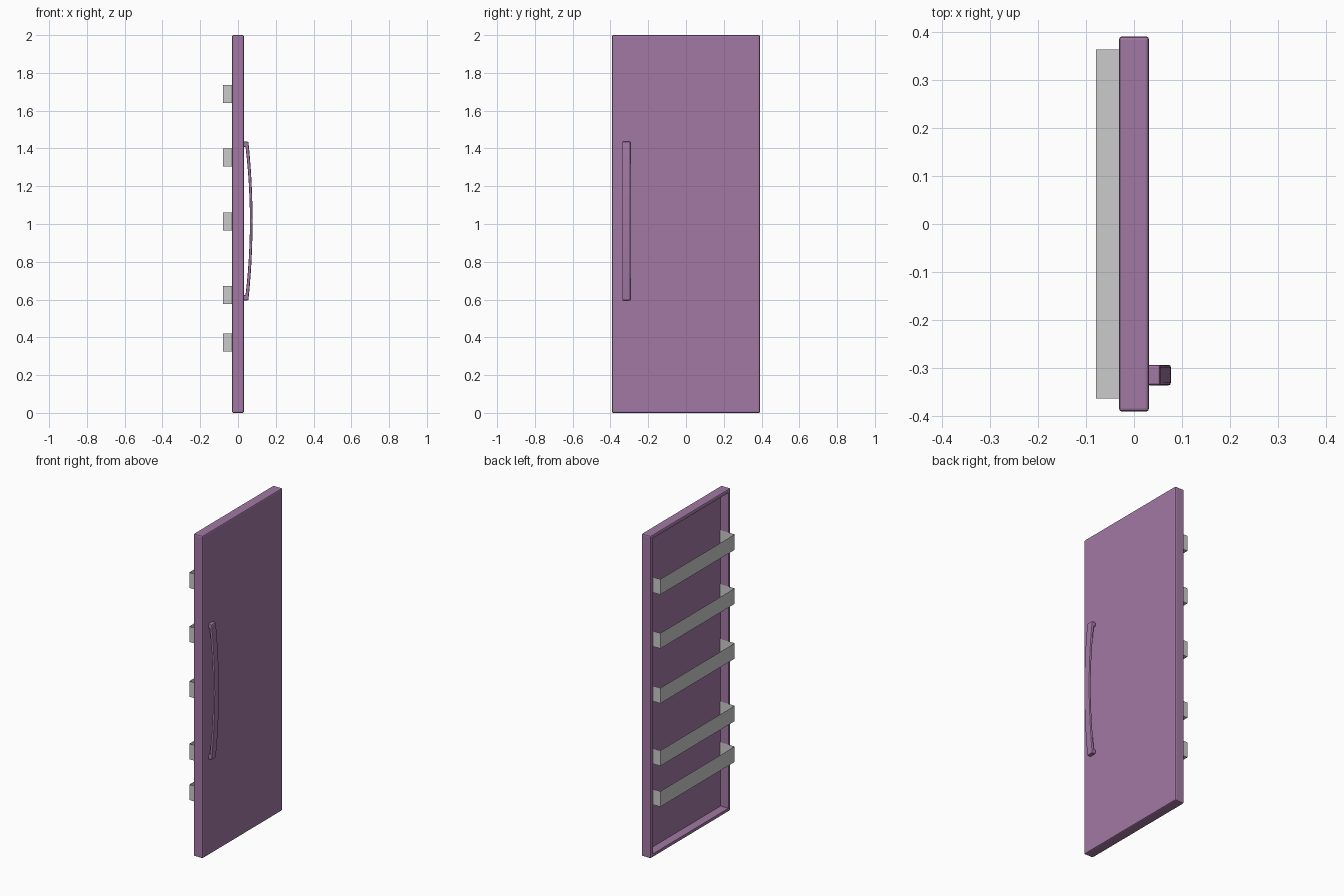
import bpy, bmesh, math
from mathutils import Vector

if "Cube" in bpy.data.objects:
    bpy.data.objects.remove(bpy.data.objects["Cube"])

purple = bpy.data.materials.new("purple_paint")
purple.diffuse_color = (0.36, 0.19, 0.37, 1)
purple.use_nodes = True
purple.node_tree.nodes["Principled BSDF"].inputs["Base Color"].default_value = purple.diffuse_color


def add_object(name, bm, mat=None):
    me = bpy.data.meshes.new(name)
    bm.to_mesh(me)
    bm.free()
    ob = bpy.data.objects.new(name, me)
    bpy.context.collection.objects.link(ob)
    if mat:
        me.materials.append(mat)
    return ob


def box(x0, x1, y0, y1, z0, z1):
    bm = bmesh.new()
    bmesh.ops.create_cube(bm, size=1)
    for v in bm.verts:
        v.co = Vector(((x0 + x1) / 2 + v.co.x * (x1 - x0),
                       (y0 + y1) / 2 + v.co.y * (y1 - y0),
                       (z0 + z1) / 2 + v.co.z * (z1 - z0)))
    return bm


# Door panel: bevelled slab with a deep recess in the back (-x) side
bm = box(-0.0315, 0.0315, -0.392, 0.392, 0, 2)
bmesh.ops.bevel(bm, geom=bm.edges[:], offset=0.007, segments=2,
                profile=0.5, affect='EDGES')
back = max((f for f in bm.faces if f.normal.x < -0.99), key=lambda f: f.calc_area())
bmesh.ops.inset_region(bm, faces=[back], thickness=0.02)
inner = bmesh.ops.extrude_face_region(bm, geom=[back])["geom"]
bmesh.ops.translate(bm, vec=(0.054, 0, 0),
                    verts=[g for g in inner if isinstance(g, bmesh.types.BMVert)])
if back.is_valid:
    bmesh.ops.delete(bm, geom=[back], context='FACES_ONLY')
bmesh.ops.recalc_face_normals(bm, faces=bm.faces[:])
add_object("door_panel", bm, purple)

# Door shelves: thin trays, open at the top and against the panel
for i, z in enumerate((0.372, 0.625, 1.013, 1.353, 1.688)):
    bm = box(-0.079, 0.0224, -0.364, 0.364, z - 0.048, z + 0.048)
    bm.normal_update()
    open_faces = [f for f in bm.faces if f.normal.z > 0.9 or f.normal.x > 0.9]
    bmesh.ops.delete(bm, geom=open_faces, context='FACES')
    add_object(f"door_shelf_{i + 1}", bm)

# Handle: bowed bar with short feet, side profile extruded across y
z_mid, half, n = 1.016, 0.42, 12


def bow(x_end, x_mid, h):
    pts = []
    for k in range(n + 1):
        t = -1 + 2 * k / n
        pts.append((x_end + (x_mid - x_end) * (1 - t * t), z_mid + t * h))
    return pts


outer = bow(0.055, 0.077, half)
inside = bow(0.040, 0.063, half - 0.028)
profile = ([(0.028, z_mid - half)] + outer + [(0.028, z_mid + half),
           (0.028, z_mid + half - 0.028)] + inside[::-1] + [(0.028, z_mid - half + 0.028)])
bm = bmesh.new()
face = bm.faces.new([bm.verts.new((x, -0.337, z)) for x, z in profile])
ext = bmesh.ops.extrude_face_region(bm, geom=[face])["geom"]
bmesh.ops.translate(bm, vec=(0, 0.043, 0),
                    verts=[g for g in ext if isinstance(g, bmesh.types.BMVert)])
bmesh.ops.recalc_face_normals(bm, faces=bm.faces[:])
handle = add_object("door_handle", bm, purple)
mod = handle.modifiers.new("soft_edges", 'BEVEL')
mod.width = 0.005
mod.segments = 2
mod.limit_method = 'ANGLE'
mod.angle_limit = math.radians(40)
